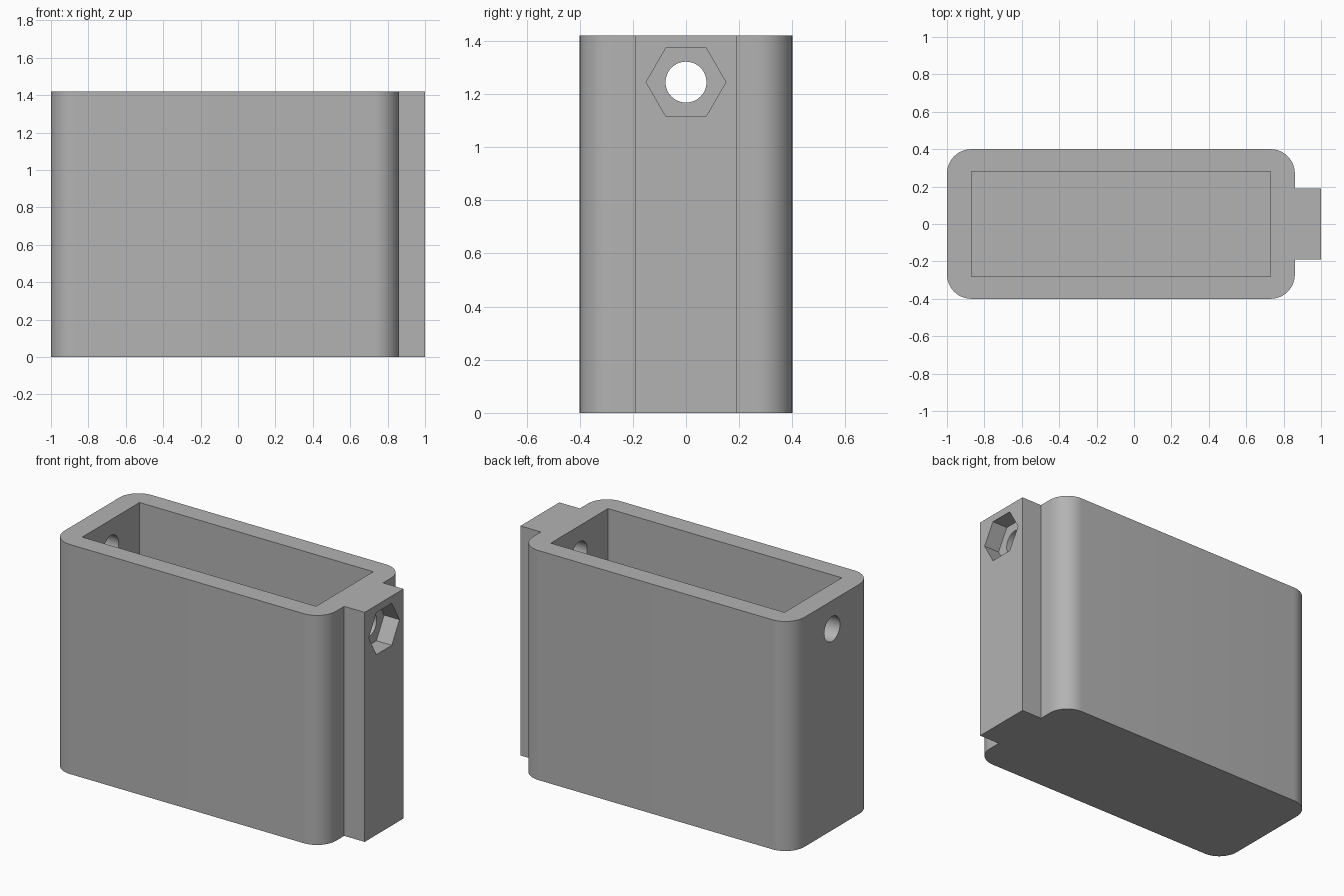
import bpy, math
from math import pi, cos, sin

if "Cube" in bpy.data.objects:
    bpy.data.objects.remove(bpy.data.objects["Cube"], do_unlink=True)

HEIGHT = 1.42
HOLE_Z = 1.245
RADIUS = 0.13          # vertical corner rounding
STEPS = 12

grey = bpy.data.materials.new("plain grey")
grey.use_nodes = True
grey.diffuse_color = (0.45, 0.45, 0.45, 1)
grey.node_tree.nodes["Principled BSDF"].inputs["Base Color"].default_value = (0.45, 0.45, 0.45, 1)


def prism(name, outline, z0, z1):
    """Extrude a counter-clockwise outline from z0 to z1."""
    n = len(outline)
    verts = [(x, y, z) for z in (z0, z1) for x, y in outline]
    faces = [tuple(reversed(range(n))), tuple(range(n, 2 * n))]
    faces += [(i, (i + 1) % n, n + (i + 1) % n, n + i) for i in range(n)]
    mesh = bpy.data.meshes.new(name)
    mesh.from_pydata(verts, [], faces)
    mesh.materials.append(grey)
    obj = bpy.data.objects.new(name, mesh)
    bpy.context.collection.objects.link(obj)
    return obj


def along_x(name, sides, radius, x0, x1):
    """Regular prism lying along x, with a corner pointing to +y."""
    ring = [(radius * cos(2 * pi * i / sides), radius * sin(2 * pi * i / sides))
            for i in range(sides)]
    obj = prism(name, ring, x0, x1)
    for v in obj.data.vertices:
        a, b, c = v.co
        v.co = (c, a, HOLE_Z + b)
    return obj


def cut(target, cutter):
    cutter.hide_render = True
    mod = target.modifiers.new("cut", "BOOLEAN")
    mod.operation = "DIFFERENCE"
    mod.solver = "EXACT"
    mod.object = cutter
    bpy.context.view_layer.objects.active = target
    bpy.ops.object.modifier_apply(modifier=mod.name)
    bpy.data.objects.remove(cutter, do_unlink=True)


# Outer outline: rounded rectangle with a square rail on the +x side
outline = [(0.86, -0.19), (1.0, -0.19), (1.0, 0.19), (0.86, 0.19)]
corners = [(0.86 - RADIUS, 0.4 - RADIUS), (-1 + RADIUS, 0.4 - RADIUS),
           (-1 + RADIUS, -0.4 + RADIUS), (0.86 - RADIUS, -0.4 + RADIUS)]
for k, (cx, cy) in enumerate(corners):
    for i in range(STEPS + 1):
        a = (k + i / STEPS) * pi / 2
        outline.append((cx + RADIUS * cos(a), cy + RADIUS * sin(a)))
box = prism("box_with_rail", outline, 0, HEIGHT)

# Open cavity
cut(box, prism("cavity_cutter", [(-0.87, -0.28), (0.73, -0.28), (0.73, 0.28), (-0.87, 0.28)],
               0.13, HEIGHT + 0.2))
# Bolt hole through both end walls, and nut recess in the rail
cut(box, along_x("hole_cutter", 48, 0.077, -1.2, 1.2))
cut(box, along_x("nut_cutter", 6, 0.15, 0.895, 1.2))

bpy.ops.object.select_all(action="DESELECT")
box.select_set(True)
bpy.context.view_layer.objects.active = box
bpy.ops.object.shade_smooth_by_angle(angle=math.radians(30))
